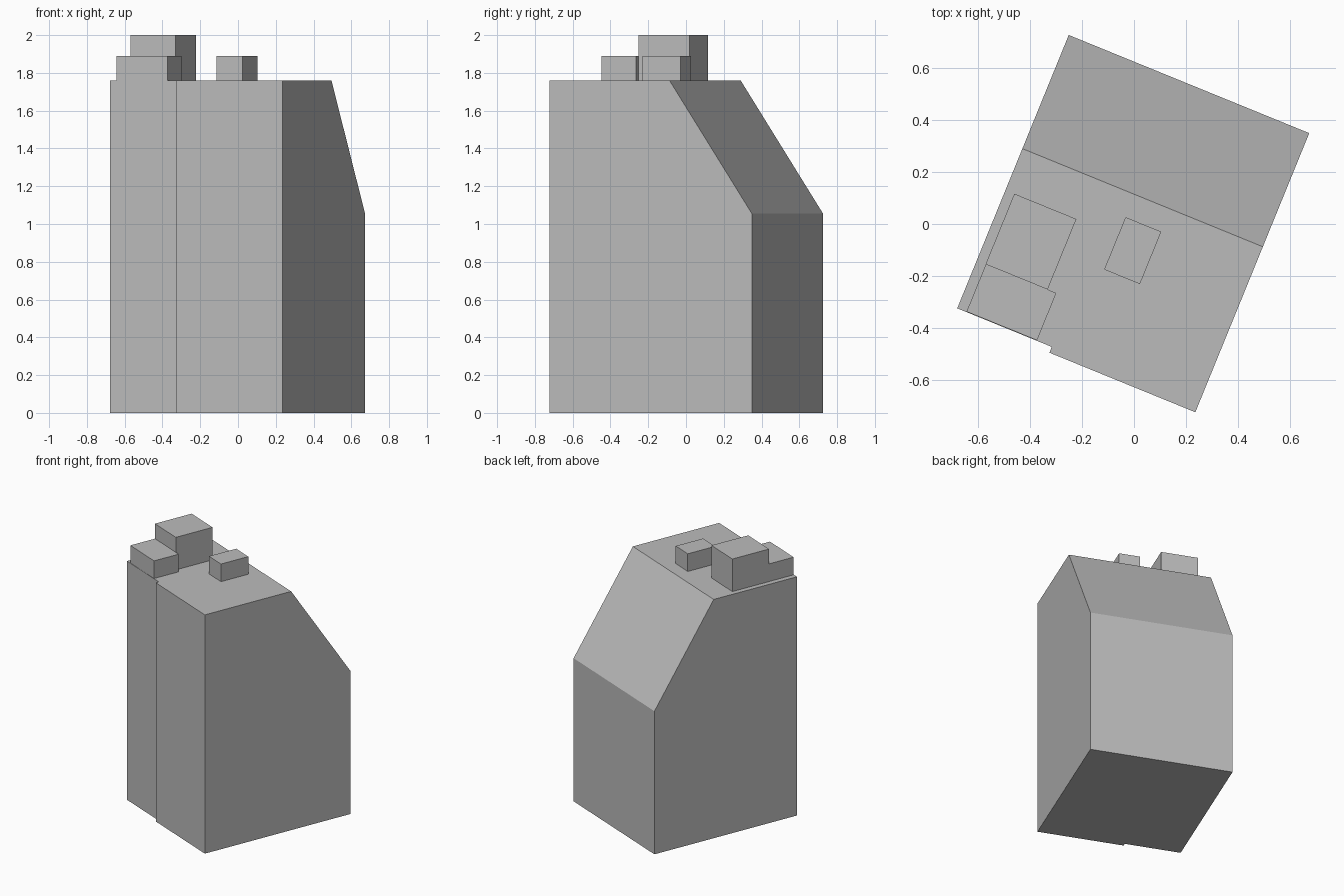
import bpy, bmesh, math
from mathutils import Matrix

cube = bpy.data.objects.get("Cube")
if cube:
    bpy.data.objects.remove(cube, do_unlink=True)

TURN = Matrix.Rotation(math.radians(-22.2), 4, "Z")
ROOF, EAVE = 1.76, 1.055

# Single plain grey for the whole building
grey = bpy.data.materials.new("light_grey")
grey.use_nodes = True
grey.diffuse_color = (0.5, 0.5, 0.5, 1)
grey.node_tree.nodes["Principled BSDF"].inputs["Base Color"].default_value = (0.5, 0.5, 0.5, 1)


def prism(name, outline, bottom, top):
    """Extrude a plan outline upwards, with an optional height rule for the top."""
    bm = bmesh.new()
    base = bm.faces.new([bm.verts.new((x, y, bottom)) for x, y in outline])
    extruded = bmesh.ops.extrude_face_region(bm, geom=[base], use_keep_orig=True)
    for v in extruded["geom"]:
        if isinstance(v, bmesh.types.BMVert):
            v.co.z = top
    return finish(name, bm)


def finish(name, bm):
    bmesh.ops.recalc_face_normals(bm, faces=bm.faces)
    bm.transform(TURN)
    mesh = bpy.data.meshes.new(name)
    bm.to_mesh(mesh)
    bm.free()
    mesh.materials.append(grey)
    obj = bpy.data.objects.new(name, mesh)
    bpy.context.collection.objects.link(obj)
    return obj


def box(name, x0, x1, y0, y1, top):
    return prism(name, [(x0, y0), (x1, y0), (x1, y1), (x0, y1)], ROOF, top)


# Main block: stepped front wall, rear slope cut off by a plane
LEFT, RIGHT, FRONT, BACK, RIDGE = -0.506, 0.491, -0.58, 0.577, 0.106
STEP_X, STEP_Y = -0.114, -0.556
block = prism("building_body",
              [(LEFT, STEP_Y), (STEP_X, STEP_Y), (STEP_X, FRONT),
               (RIGHT, FRONT), (RIGHT, BACK), (LEFT, BACK)], 0, ROOF)
bm = bmesh.new()
bm.from_mesh(block.data)
bm.transform(TURN.inverted())
cut = bmesh.ops.bisect_plane(bm, geom=bm.verts[:] + bm.edges[:] + bm.faces[:],
                             plane_co=(0, RIDGE, ROOF),
                             plane_no=(0, ROOF - EAVE, BACK - RIDGE), clear_outer=True)
rim = [e for e in cut["geom_cut"] if isinstance(e, bmesh.types.BMEdge)]
bmesh.ops.holes_fill(bm, edges=rim, sides=0)
bmesh.ops.recalc_face_normals(bm, faces=bm.faces)
bm.transform(TURN)
bm.to_mesh(block.data)
bm.free()

# Rooftop structures
box("tall_roof_box", -0.469, -0.212, -0.358, -0.066, 2.0)
box("low_roof_box", -0.468, -0.176, -0.554, -0.358, 1.89)
box("small_roof_box", -0.04, 0.108, -0.205, 0.012, 1.89)
